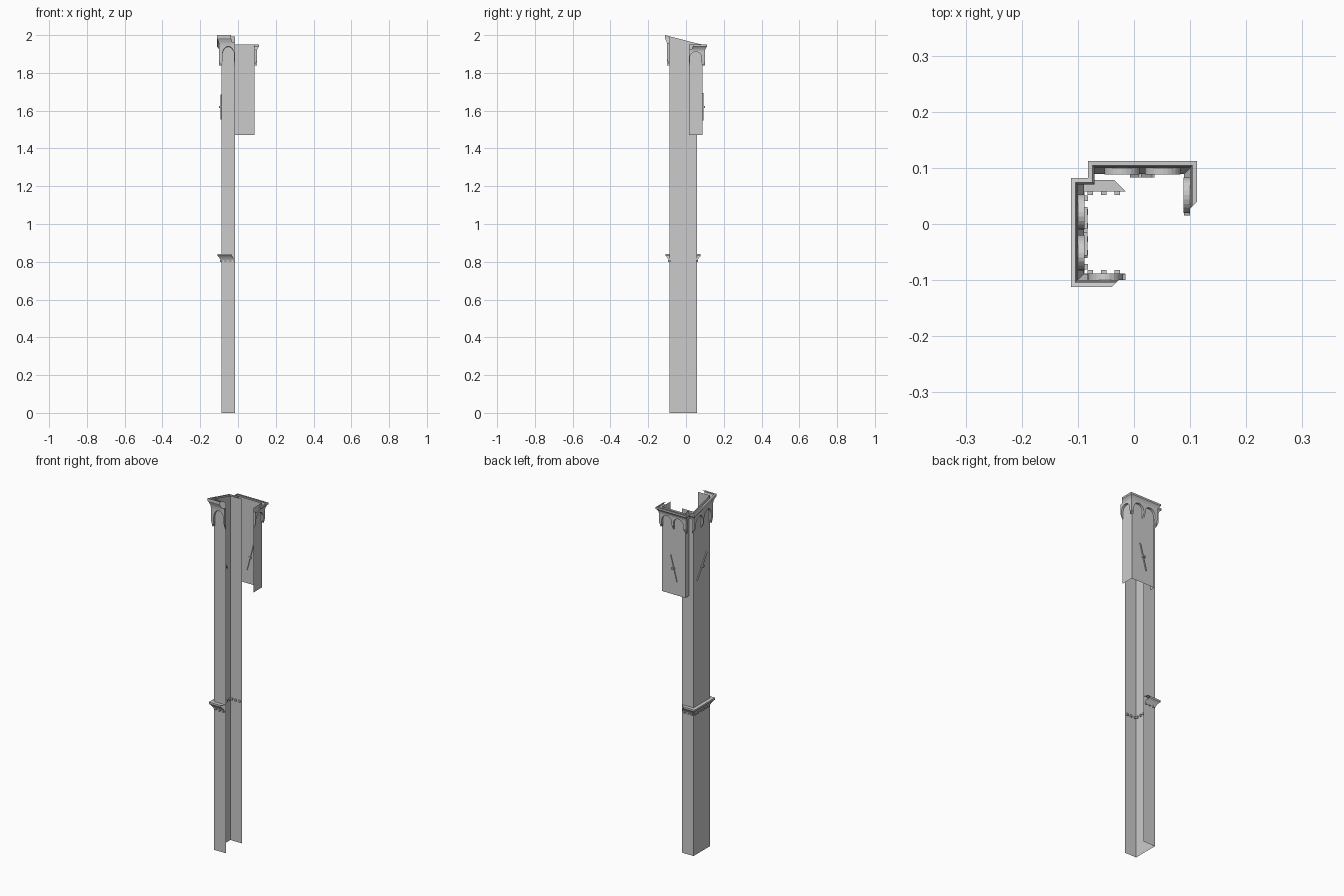
import bpy, bmesh, math
from mathutils import Vector, Matrix

cube = bpy.data.objects.get("Cube")
if cube:
    bpy.data.objects.remove(cube, do_unlink=True)

stone = bpy.data.materials.new("grey stone")
stone.use_nodes = True
GREY = (0.6, 0.6, 0.6, 1)
stone.diffuse_color = GREY
stone.node_tree.nodes["Principled BSDF"].inputs["Base Color"].default_value = GREY

W, J, E = 0.088, 0.058, 0.015       # outer wall, set-back wall, open edge
TOP, LEDGE = 1.95, 1.47             # wall top, underside of the upper box
D = 0.012                           # projection of the arcade
UP = Vector((0, 0, 1))


def lift(p):
    """Raise the crown towards the front corner of the shaft."""
    p = Vector(p)
    if p.x < 0 and p.z > 1.85:
        slope = max(0, min(1, (J + 0.024 - p.y) / 0.194))
        p.z += 0.05 * slope * min(1, (p.z - 1.85) / 0.1)
    return p


def finish(name, bm):
    mesh = bpy.data.meshes.new(name)
    bmesh.ops.remove_doubles(bm, verts=bm.verts, dist=0.00001)
    bm.to_mesh(mesh)
    bm.free()
    mesh.materials.append(stone)
    obj = bpy.data.objects.new(name, mesh)
    bpy.context.collection.objects.link(obj)
    return obj


def face(bm, pts):
    bm.faces.new([bm.verts.new(lift(p)) for p in pts])


def outward(d):
    return Vector((-d.y, d.x, 0))


def sweep(name, path, profile):
    """Sweep (offset, height) points along a right-angled path with mitred ends."""
    pts = [Vector((x, y, 0)) for x, y in path]
    dirs = [(b - a).normalized() for a, b in zip(pts, pts[1:])]
    mitres = [outward(dirs[0]) + dirs[0]]
    mitres += [outward(a) + outward(b) for a, b in zip(dirs, dirs[1:])]
    mitres += [outward(dirs[-1]) - dirs[-1]]
    bm = bmesh.new()
    for i in range(len(dirs)):
        for (o1, z1), (o2, z2) in zip(profile, profile[1:]):
            face(bm, [pts[i] + mitres[i] * o1 + UP * z1,
                      pts[i] + mitres[i] * o2 + UP * z2,
                      pts[i + 1] + mitres[i + 1] * o2 + UP * z2,
                      pts[i + 1] + mitres[i + 1] * o1 + UP * z1])
    return finish(name, bm)


def arcade(name, start, end, bays, ext_start, ext_end):
    """Row of corbelled round arches on tapering brackets."""
    a, b = Vector((*start, 0)), Vector((*end, 0))
    d = (b - a).normalized()
    n, length = outward(d), (b - a).length
    bay, pier, spring, head = length / bays, 0.005, 1.88, 1.925
    bm = bmesh.new()

    def at(u, o, z):
        return a + d * u + n * o + UP * z

    for k in range(bays):
        mid, r = (k + 0.5) * bay, bay / 2 - pier
        arc = [(mid - r * math.cos(math.pi * i / 12), spring + r * math.sin(math.pi * i / 12))
               for i in range(13)]
        for (u1, z1), (u2, z2) in zip(arc, arc[1:]):
            face(bm, [at(u1, D, z1), at(u1, D, head), at(u2, D, head), at(u2, D, z2)])
            face(bm, [at(u1, 0, z1), at(u1, D, z1), at(u2, D, z2), at(u2, 0, z2)])
    for k in range(bays + 1):
        u1 = -ext_start if k == 0 else k * bay - pier
        u2 = length + ext_end if k == bays else k * bay + pier
        # pier block, then a wedge running back into the wall
        levels = [(head, D), (spring, D), (1.865, D), (1.84, 0.001)]
        for (z1, o1), (z2, o2) in zip(levels, levels[1:]):
            face(bm, [at(u1, o1, z1), at(u1, o2, z2), at(u2, o2, z2), at(u2, o1, z1)])
            for u in (u1, u2):
                face(bm, [at(u, 0, z1), at(u, o1, z1), at(u, o2, z2), at(u, 0, z2)])
    return finish(name, bm)


def box(bm, centre, size, rot=Matrix()):
    bmesh.ops.create_cube(bm, size=1, matrix=Matrix.Translation(centre) @ rot
                          @ Matrix.Diagonal((*size, 1)))


# Open shaft and the wider box set on its back corner
shaft_path = [(-E, -W), (-W, -W), (-W, J), (-E, J)]
box_path = [(-J, J), (-J, W), (W, W), (W, E)]


def wall(name, path, bottom):
    bm = bmesh.new()
    for (x1, y1), (x2, y2) in zip(path, path[1:]):
        face(bm, [(x1, y1, bottom), (x1, y1, TOP), (x2, y2, TOP), (x2, y2, bottom)])
    return finish(name, bm)


wall("shaft_walls", shaft_path, 0)
wall("upper_box_walls", box_path, LEDGE)

# Arcades under the crown
arcade("front_arcade", (-E, -W), (-W, -W), 1, 0, D)
arcade("side_arcade", (-W, -W), (-W, J), 2, D, D)
arcade("back_arcade", (-J, W), (W, W), 2, D, D)
arcade("left_arcade", (W, W), (W, E), 1, D, 0)

# Cornices
sweep("crown_cornice", shaft_path[:3] + box_path,
      [(D, 1.915), (0.014, 1.925), (0.019, 1.934), (0.024, 1.94), (0.024, TOP), (0.016, TOP)])
sweep("middle_cornice", shaft_path,
      [(0, 0.8), (0.005, 0.812), (0.011, 0.822), (0.02, 0.832), (0.02, 0.842), (0, 0.842)])

# Dentils below the middle cornice
bm = bmesh.new()
STEP = 0.0243
for i in range(3):
    x = -W + STEP * (i + 0.4)
    for y in (-W, J):
        box(bm, (x, y, 0.804), (0.01, 0.012, 0.012))
for i in range(6):
    box(bm, (-W, -W + STEP * (i + 0.5), 0.804), (0.012, 0.01, 0.012))
finish("dentils", bm)

# Slanted wall anchors with a central peg
bm = bmesh.new()
box(bm, (E, W, 1.62), (0.005, 0.01, 0.15), Matrix.Rotation(math.radians(15), 4, "Y"))
box(bm, (E, W + 0.004, 1.62), (0.014, 0.018, 0.01))
finish("back_anchor", bm)
bm = bmesh.new()
box(bm, (-W, -E, 1.62), (0.01, 0.005, 0.155), Matrix.Rotation(math.radians(34), 4, "X"))
box(bm, (-W - 0.004, -E, 1.62), (0.018, 0.014, 0.01))
finish("side_anchor", bm)
